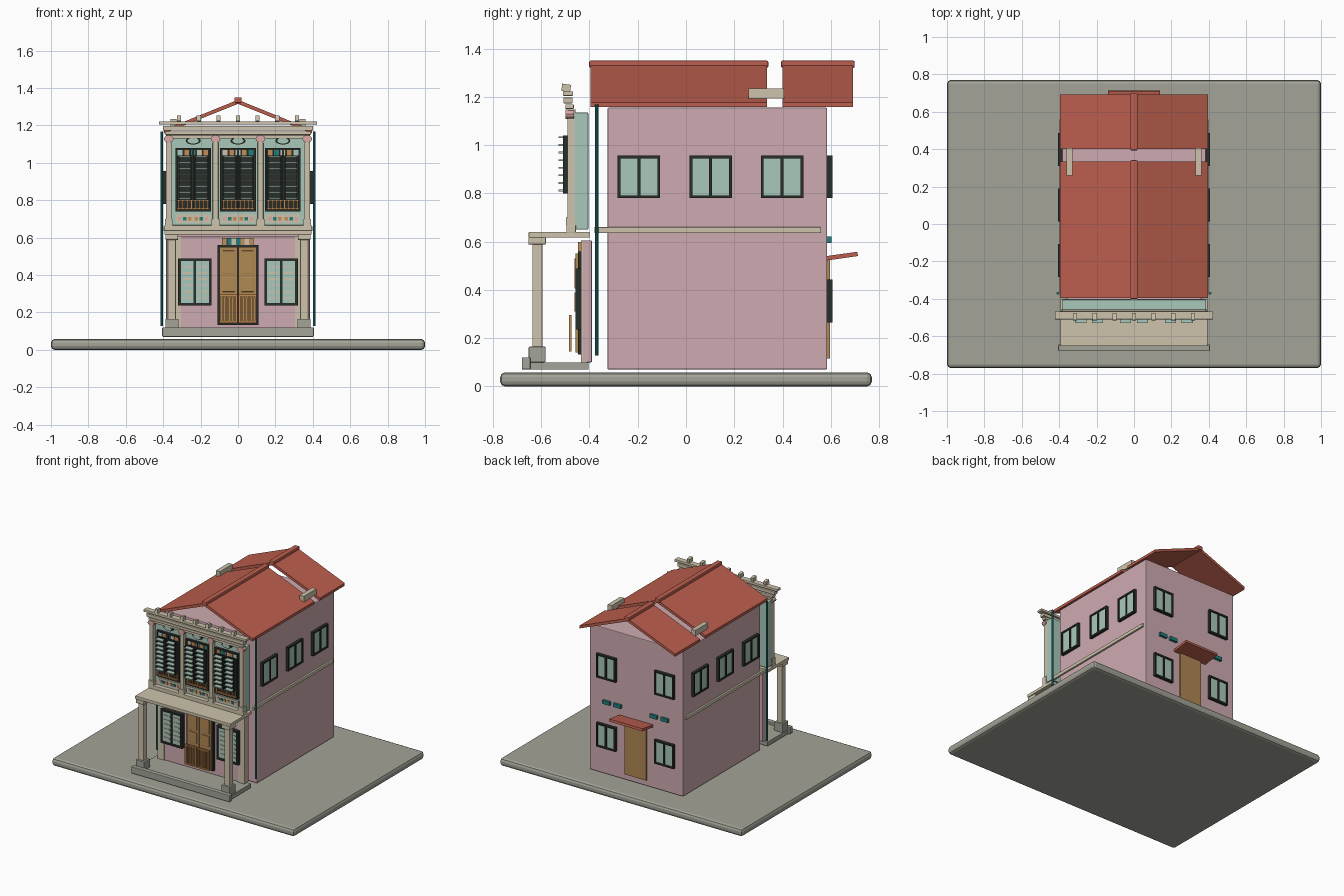
import bpy, bmesh, math
from mathutils import Matrix, Vector

if "Cube" in bpy.data.objects:
    bpy.data.objects.remove(bpy.data.objects["Cube"])


def material(name, r, g, b):
    m = bpy.data.materials.new(name)
    m.diffuse_color = [((c / 255 + 0.055) / 1.055) ** 2.4 for c in (r, g, b)] + [1]
    m.use_nodes = True
    m.node_tree.nodes["Principled BSDF"].inputs["Base Color"].default_value = m.diffuse_color
    return m


GREY = material("stone grey", 163, 163, 152)
PINK = material("wall pink", 206, 171, 177)
RED = material("roof tile red", 188, 95, 78)
MINT = material("mint", 170, 200, 187)
CREAM = material("cream", 206, 196, 172)
TEAL = material("teal", 34, 128, 126)
WOOD = material("door wood", 176, 136, 84)
DARK = material("dark frame", 42, 46, 43)
ORANGE = material("orange timber", 198, 140, 84)
ROSE = material("rose ornament", 222, 170, 165)


def boxes(name, mat, spans, bevel=0.0, rot=None):
    """One object from (x0, x1, y0, y1, z0, z1) boxes."""
    bm = bmesh.new()
    for x0, x1, y0, y1, z0, z1 in spans:
        c = Vector((x0 + x1, y0 + y1, z0 + z1)) / 2
        m = Matrix.Translation(c)
        if rot:
            m = m @ rot
        bmesh.ops.create_cube(bm, size=1, matrix=m @ Matrix.Diagonal((x1 - x0, y1 - y0, z1 - z0, 1)))
    return finish(name, mat, bm, bevel)


def finish(name, mat, bm, bevel=0.0):
    me = bpy.data.meshes.new(name)
    bmesh.ops.recalc_face_normals(bm, faces=bm.faces)
    bm.to_mesh(me)
    bm.free()
    me.materials.append(mat)
    ob = bpy.data.objects.new(name, me)
    bpy.context.collection.objects.link(ob)
    if bevel:
        mod = ob.modifiers.new("bevel", "BEVEL")
        mod.width, mod.segments = bevel, 2
    return ob


def cylinder(name, mat, loc, r, depth, axis='Z', sx=1.0, sides=16):
    bm = bmesh.new()
    m = Matrix.Translation(loc) @ Matrix.Diagonal((sx, 1, 1, 1))
    if axis == 'Y':
        m = m @ Matrix.Rotation(math.pi / 2, 4, 'X')
    bmesh.ops.create_cone(bm, cap_ends=True, segments=sides, radius1=r, radius2=r, depth=depth, matrix=m)
    return finish(name, mat, bm)


def frame_bars(a0, a1, b0, b1, t):
    """Outer rectangle bars plus centre mullion, as (a0, a1, b0, b1)."""
    m = (a0 + a1) / 2
    return [(a0, a0 + t, b0, b1), (a1 - t, a1, b0, b1), (m - t / 2, m + t / 2, b0, b1),
            (a0 + t, a1 - t, b0, b0 + t), (a0 + t, a1 - t, b1 - t, b1)]


def mirror(spans):
    return spans + [(-b, -a, c, d, e, f) for a, b, c, d, e, f in spans]


# ground slab and main house block
boxes("ground_slab", GREY, [(-1, 1, -0.77, 0.77, 0, 0.058)], 0.02)
boxes("house_body", PINK, [(-0.385, 0.385, -0.325, 0.585, 0.07, 1.155)], 0.005)
boxes("string_course", CREAM, mirror([(0.38, 0.398, -0.38, 0.56, 0.635, 0.66)]), 0.003)

# open-ended gable roofs
for part, y0, y1 in (("front", -0.395, 0.335), ("rear", 0.4, 0.693)):
    bm = bmesh.new()
    prof = [(-0.395, 1.157), (0, 1.315), (0.395, 1.157), (0.395, 1.177), (0, 1.337), (-0.395, 1.177)]
    a = [bm.verts.new((x, y0, z)) for x, z in prof]
    b = [bm.verts.new((x, y1, z)) for x, z in prof]
    for i in range(6):
        j = (i + 1) % 6
        bm.faces.new((a[i], a[j], b[j], b[i]))
    for v in (a, b):
        bm.faces.new((v[0], v[1], v[4], v[5]))
        bm.faces.new((v[1], v[2], v[3], v[4]))
    finish(part + "_roof", RED, bm)
    boxes(part + "_ridge_cap", RED, [(-0.02, 0.02, y0 - 0.006, y1 + 0.006, 1.32, 1.35)], 0.006)
boxes("roof_end_blocks", CREAM, mirror([(0.328, 0.362, 0.258, 0.406, 1.192, 1.235)]))

# side windows and rear windows
fr, pane = [], []
for c in (-0.195, 0.102, 0.398):
    fr += [(0.384, 0.406, *bar) for bar in frame_bars(c - 0.088, c + 0.088, 0.78, 0.957, 0.012)]
    pane.append((0.384, 0.399, c - 0.078, c + 0.078, 0.79, 0.947))
boxes("side_window_frames", DARK, mirror(fr))
boxes("side_window_panes", MINT, mirror(pane))
fr, pane = [], []
for z in (0.265, 0.78):
    fr += [(p, q, 0.583, 0.606, r, s) for p, q, r, s in frame_bars(0.16, 0.32, z, z + 0.177, 0.012)]
    pane.append((0.17, 0.31, 0.583, 0.598, z + 0.01, z + 0.167))
boxes("rear_window_frames", DARK, mirror(fr))
boxes("rear_window_panes", MINT, mirror(pane))
boxes("rear_door", WOOD, [(-0.09, 0.09, 0.583, 0.597, 0.115, 0.525)])
boxes("rear_awning", RED, [(-0.138, 0.138, 0.582, 0.712, 0.531, 0.549)],
      rot=Matrix.Rotation(math.radians(8), 4, 'X'))
boxes("rear_vents", TEAL, mirror([(x, x + 0.06, 0.583, 0.603, 0.595, 0.621) for x in (0.12, 0.21)]))

# drain pipes
for s in (-1, 1):
    cylinder("drain_pipe", TEAL, (s * 0.408, -0.37, 0.648), 0.007, 1.04, sides=10)

# porch
boxes("porch_floor", GREY, [(-0.39, 0.39, -0.65, -0.405, 0.07, 0.1)])
boxes("porch_kerb", GREY, [(-0.405, 0.405, -0.68, -0.645, 0.07, 0.12)], 0.004)
boxes("column_bases", GREY, mirror([(0.318, 0.388, -0.652, -0.582, 0.1, 0.165)]), 0.004)
boxes("columns", CREAM, mirror([(0.332, 0.376, -0.637, -0.595, 0.16, 0.6)]), 0.003)
boxes("column_capitals", CREAM, mirror([(0.32, 0.388, -0.653, -0.581, 0.588, 0.618)]), 0.004)
boxes("porch_canopy", CREAM, [(-0.393, 0.393, -0.652, -0.4, 0.617, 0.64)], 0.003)
boxes("canopy_ledge", CREAM, [(-0.393, 0.393, -0.496, -0.456, 0.636, 0.667)], 0.003)

# ground floor facade
boxes("lower_front_wall", PINK, [(-0.36, 0.36, -0.43, -0.39, 0.1, 0.605)], 0.003)
boxes("lower_corner_pilasters", CREAM, mirror([(0.305, 0.36, -0.436, -0.41, 0.1, 0.605)]))
boxes("lower_window_frames", DARK, mirror([(p, q, -0.458, -0.428, r, s) for p, q, r, s in
                                          frame_bars(0.142, 0.32, 0.236, 0.488, 0.014)]))
boxes("lower_window_shutters", MINT, mirror([(0.154, 0.308, -0.45, -0.428, 0.248, 0.476)]))
boxes("lower_window_slats", CREAM, mirror([(x, x + 0.048, -0.454, -0.449, z, z + 0.009)
      for x in (0.167, 0.246) for z in [0.275 + 0.033 * i for i in range(6)]]))
boxes("front_door_frame", DARK, [(-0.11, 0.11, -0.448, -0.428, 0.132, 0.56)])
boxes("front_door_leaves", WOOD, mirror([(0.002, 0.1, -0.458, -0.44, 0.14, 0.55)]))
boxes("front_door_panels", WOOD, mirror([(0.018, 0.084, -0.463, -0.455, z, z + h)
                                        for z, h in ((0.31, 0.08), (0.405, 0.125))]), 0.003)
half = [(p, q, -0.485, -0.475, r, s) for p, q, r, s in frame_bars(0.004, 0.1, 0.145, 0.295, 0.009)]
half += [(x, x + 0.008, -0.483, -0.477, 0.15, 0.29) for x in (0.02, 0.034, 0.062, 0.078)]
boxes("half_height_gates", ORANGE, mirror(half))
for name, mat, xs in (("teal", TEAL, (-0.06, -0.01)), ("orange", ORANGE, (-0.085, 0.01, 0.06)),
                      ("cream", CREAM, (-0.035, 0.035))):
    boxes("door_fanlight_" + name, mat, [(x, x + 0.024, -0.447, -0.428, 0.55, 0.598) for x in xs])

# upper facade
boxes("upper_front_wall", MINT, [(-0.385, 0.385, -0.465, -0.405, 0.65, 1.135)], 0.004)
PIL = (-0.37, -0.12, 0.12, 0.37)
boxes("upper_pilasters", CREAM, [(x - 0.015, x + 0.015, -0.492, -0.46, 0.665, 1.11) for x in PIL], 0.003)
boxes("pilaster_feet", CREAM, [(x - 0.021, x + 0.021, -0.497, -0.46, 0.665, 0.7) for x in PIL])
for x in PIL:
    cylinder("rosette", ROSE, (x, -0.482, 1.128), 0.02, 0.034, 'Y', 1.3, 12)
for i, c in enumerate((-0.24, 0, 0.24)):
    boxes("bay_frame", DARK, [(p, q, -0.483, -0.46, r, s) for p, q, r, s in
                              frame_bars(c - 0.095, c + 0.095, 0.74, 1.08, 0.011)])
    boxes("bay_recess", DARK, [(c - 0.09, c + 0.09, -0.47, -0.46, 0.745, 1.075)])
    # louvred shutters
    stiles, slats = [], []
    for s in (-1, 1):
        m = c + s * 0.045
        stiles += [(m - 0.038, m - 0.029, -0.51, -0.475, 0.8, 1.04), (m + 0.029, m + 0.038, -0.51, -0.475, 0.8, 1.04),
                   (m - 0.03, m + 0.03, -0.495, -0.485, 0.8, 1.04)]
        slats += [(m - 0.03, m + 0.03, -0.528, -0.495, z, z + 0.007)
                  for z in [0.808 + 0.0315 * k for k in range(8)]]
    boxes("shutter_stiles", DARK, stiles)
    boxes("shutter_slats", MINT, slats)
    # coloured top lights
    for k, mat in enumerate((MINT, ORANGE, TEAL, CREAM, ORANGE)):
        x = c - 0.083 + 0.034 * ((k + i * 2) % 5)
        boxes("top_light", mat, [(x, x + 0.03, -0.479, -0.468, 1.04, 1.072)])
    # timber balustrade
    rail = [(c - 0.085, c + 0.085, -0.492, -0.478, z, z + 0.009) for z in (0.75, 0.795)]
    rail += [(x, x + 0.008, -0.489, -0.481, 0.755, 0.8) for x in [c - 0.08 + 0.0217 * k for k in range(8)]]
    boxes("balustrade", ORANGE, rail)
    # tiled panel below the window
    boxes("sill_panel", CREAM, [(c - 0.092, c + 0.092, -0.472, -0.46, 0.678, 0.725)])
    for k, mat in enumerate((ROSE, TEAL, ORANGE)):
        boxes("sill_tiles", mat, [(x, x + 0.018, -0.477, -0.47, 0.692, 0.711)
                                  for x in (c - 0.08 + 0.027 * k, c + 0.062 - 0.027 * k)])
    # oval medallion
    cylinder("medallion_rim", DARK, (c, -0.47, 1.118), 0.02, 0.02, 'Y', 2.0, 20)
    cylinder("medallion", MINT, (c, -0.474, 1.118), 0.015, 0.022, 'Y', 2.0, 20)

# stacked cornice and dentils
boxes("cornice", CREAM, [(-0.385, 0.385, -0.49, -0.458, 1.13, 1.148),
                         (-0.39, 0.39, -0.5, -0.465, 1.15, 1.168),
                         (-0.402, 0.402, -0.508, -0.47, 1.173, 1.197),
                         (-0.423, 0.423, -0.51, -0.468, 1.204, 1.222)], 0.003)
boxes("dentils", CREAM, [(x - 0.011, x + 0.011, -0.515, -0.478, 1.222, 1.252)
                         for x in [0.105 * i for i in range(-3, 4)]],
      rot=Matrix.Rotation(math.radians(-8), 4, 'X'))
